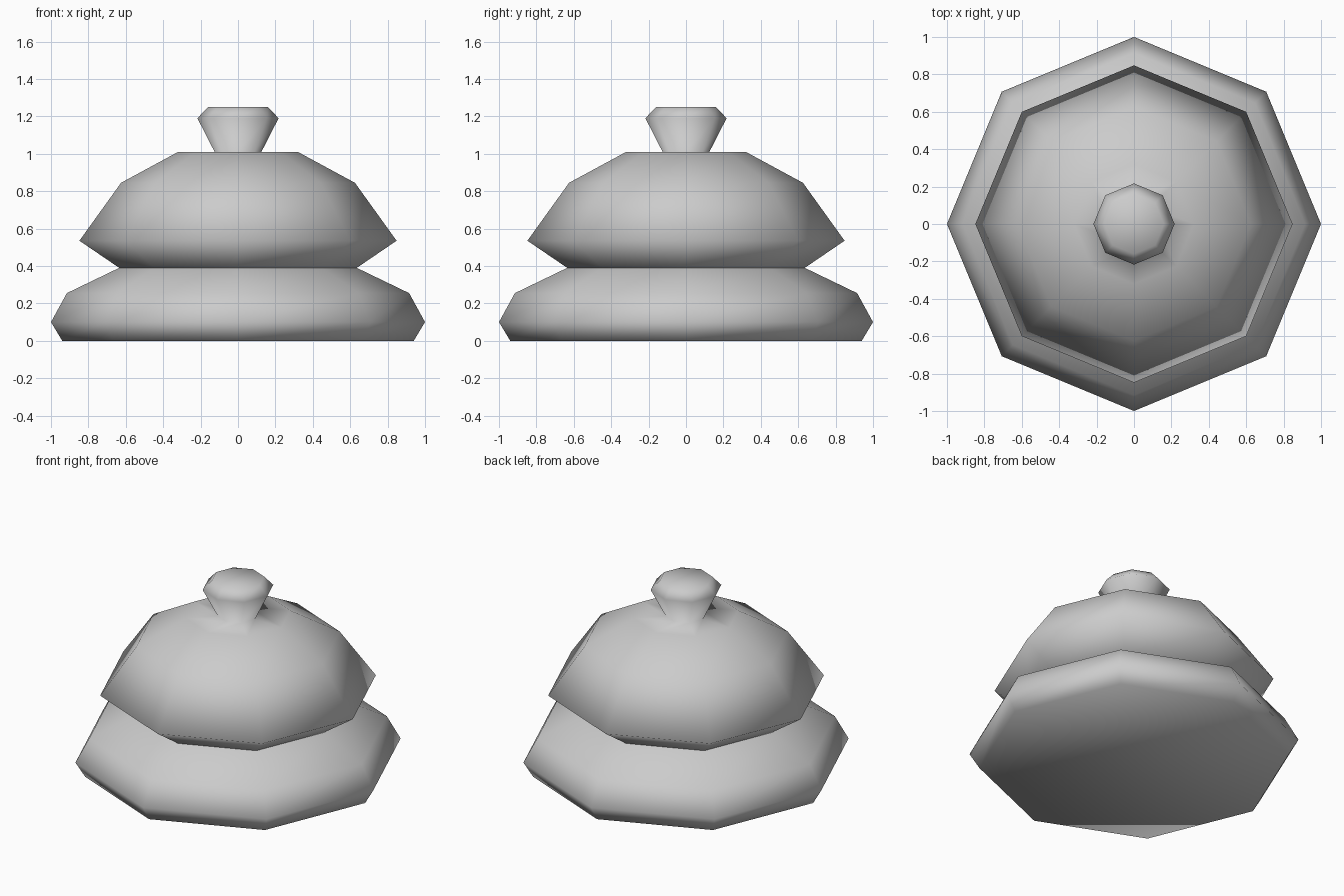
import bpy, bmesh, math

if "Cube" in bpy.data.objects:
    bpy.data.objects.remove(bpy.data.objects["Cube"])

SIDES = 8


def lathe(name, profile, cap_bottom=False, cap_top=False):
    """Spin an (r, z) profile into an eight-sided, smooth-shaded object."""
    bm = bmesh.new()
    rings = []
    for r, z in profile:
        rings.append([bm.verts.new((r * math.cos(2 * math.pi * i / SIDES),
                                    r * math.sin(2 * math.pi * i / SIDES), z))
                      for i in range(SIDES)])
    for low, high in zip(rings, rings[1:]):
        for i in range(SIDES):
            j = (i + 1) % SIDES
            bm.faces.new((low[i], low[j], high[j], high[i]))
    if cap_bottom:
        bm.faces.new(rings[0][::-1])
    if cap_top:
        bm.faces.new(rings[-1])
    for f in bm.faces:
        f.smooth = True
    mesh = bpy.data.meshes.new(name)
    bm.to_mesh(mesh)
    bm.free()
    obj = bpy.data.objects.new(name, mesh)
    bpy.context.collection.objects.link(obj)
    return obj


# Wide lower tier, meeting the dome at the waist
lathe("base_tier", [(0.94, 0), (1.0, 0.1), (0.915, 0.255), (0.635, 0.39)],
      cap_bottom=True)

# Dome flowing into the flared knob
lathe("dome_with_knob", [(0.635, 0.39), (0.848, 0.535), (0.625, 0.845),
                         (0.32, 1.01), (0.125, 1.01), (0.217, 1.19),
                         (0.16, 1.25)],
      cap_top=True)
